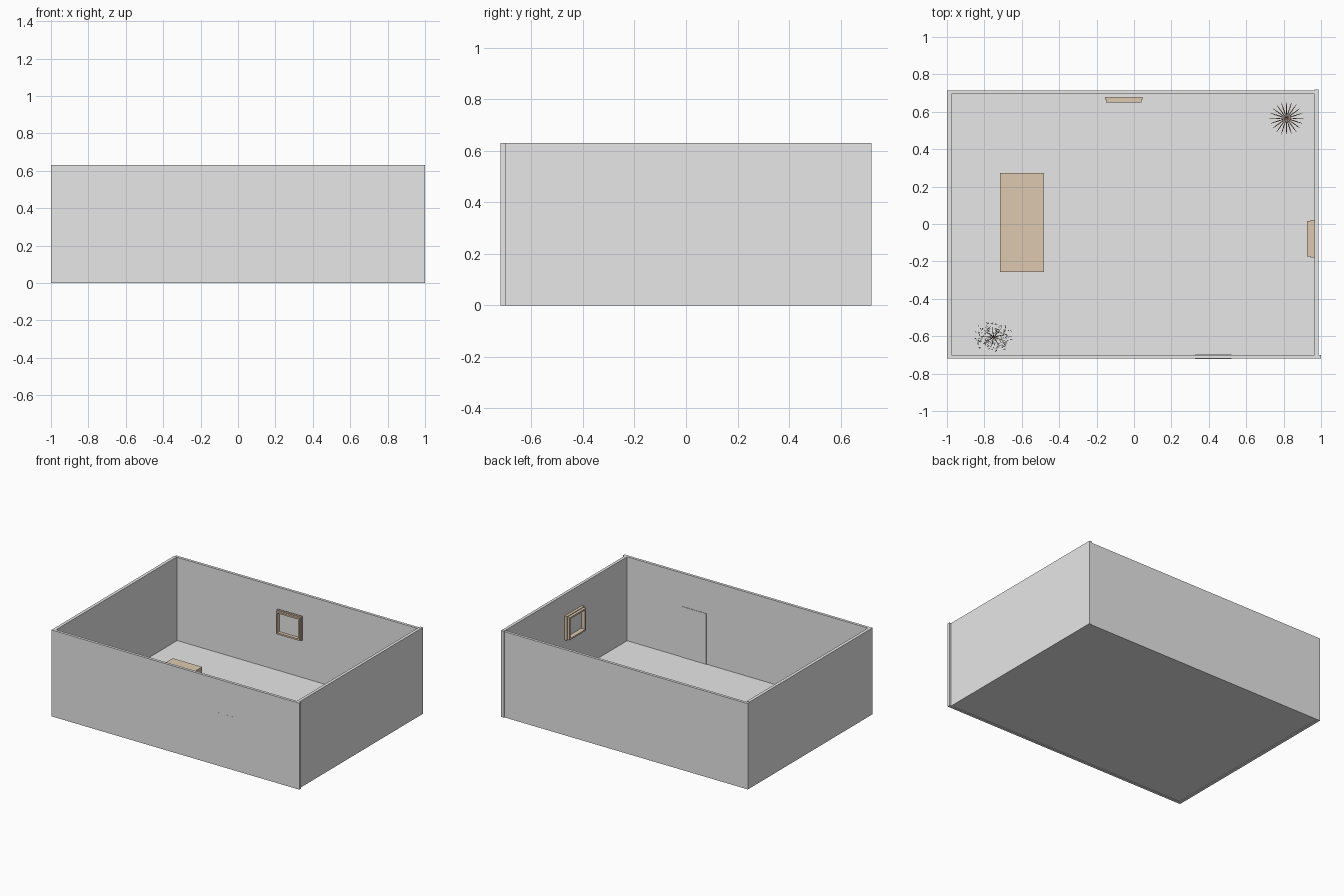
import bpy, bmesh, math, random
from mathutils import Vector, Matrix

if "Cube" in bpy.data.objects:
    bpy.data.objects.remove(bpy.data.objects["Cube"], do_unlink=True)
random.seed(4)


def material(name, rgb):
    m = bpy.data.materials.new(name)
    m.use_nodes = True
    m.diffuse_color = (*rgb, 1)
    m.node_tree.nodes["Principled BSDF"].inputs["Base Color"].default_value = (*rgb, 1)
    return m


GREY = material("plain grey", (0.8, 0.8, 0.8))
TAN = material("tan wood", (0.73, 0.59, 0.435))
BROWN = material("brown stem", (0.38, 0.23, 0.13))


def finish(name, bm, mat):
    mesh = bpy.data.meshes.new(name)
    bmesh.ops.recalc_face_normals(bm, faces=bm.faces)
    bm.to_mesh(mesh)
    bm.free()
    mesh.materials.append(mat)
    ob = bpy.data.objects.new(name, mesh)
    bpy.context.collection.objects.link(ob)
    return ob


def add_box(bm, lo, hi):
    lo, hi = Vector(lo), Vector(hi)
    m = Matrix.Translation((lo + hi) / 2) @ Matrix.Diagonal((*(hi - lo), 1))
    bmesh.ops.create_cube(bm, size=1, matrix=m)


def box(name, lo, hi, mat):
    bm = bmesh.new()
    add_box(bm, lo, hi)
    return finish(name, bm, mat)


def add_rod(bm, a, b, r1, r2, sides=5):
    a, b = Vector(a), Vector(b)
    d = b - a
    m = Matrix.Translation((a + b) / 2) @ d.to_track_quat("Z", "Y").to_matrix().to_4x4()
    bmesh.ops.create_cone(bm, cap_ends=True, segments=sides, radius1=r1, radius2=r2,
                          depth=d.length, matrix=m)


# Room shell
box("floor", (-0.98, -0.705, 0.004), (0.97, 0.70, 0.018), GREY)
box("front_wall", (-1, -0.72, 0), (1, -0.70, 0.63), GREY)
box("back_wall", (-1, 0.695, 0), (0.965, 0.715, 0.625), GREY)
box("right_wall", (-1, -0.70, 0), (-0.977, 0.695, 0.63), GREY)
box("left_wall", (0.965, -0.70, 0), (0.987, 0.72, 0.63), GREY)
box("door", (0.325, -0.7205, 0.018), (0.52, -0.697, 0.387), GREY)

# Bed
box("bed", (-0.717, -0.257, 0.018), (-0.48, 0.273, 0.12), TAN)


# Picture frames: stepped moulding, modelled facing -y, then turned to the wall
def picture(name, loc, angle, depth):
    bm = bmesh.new()
    for w, h, y0, y1 in ((0.10, 0.087, -depth / 2, 0), (0.095, 0.082, -depth, -depth / 2)):
        t = 0.016 - (0.10 - w)
        for s in (-1, 1):
            x0, x1 = sorted((s * w, s * (w - t)))
            add_box(bm, (x0, y0, -h), (x1, y1, h))
            z0, z1 = sorted((s * h, s * (h - t)))
            add_box(bm, (-w + t, y0, z0), (w - t, y1, z1))
    place = Matrix.Translation(loc) @ Matrix.Rotation(angle, 4, "Z")
    finish(name + "_frame", bm, TAN).matrix_world = place
    panel = box(name + "_panel", (-0.088, -0.006, -0.075), (0.088, -0.001, 0.075), GREY)
    panel.matrix_world = place


picture("back_picture", (-0.055, 0.68, 0.387), 0, 0.03)
picture("side_picture", (0.964, -0.078, 0.387), -math.pi / 2, 0.038)

# Spiky plant: pot, short stem and arching narrow blades
px, py = 0.815, 0.565
bm = bmesh.new()
add_rod(bm, (px, py, 0.018), (px, py, 0.085), 0.018, 0.026, 12)
finish("spiky_plant_pot", bm, GREY)
bm = bmesh.new()
add_rod(bm, (px, py, 0.08), (px, py, 0.20), 0.007, 0.005, 6)
for i in range(20):
    a = math.tau * i / 20
    out = Vector((math.cos(a), math.sin(a), 0))
    side = Vector((-out.y, out.x, 0))
    rows = []
    for r, z, w in ((0.004, 0.195, 0.001), (0.04, 0.235, 0.0025), (0.07, 0.225, 0.002),
                    (0.09, 0.195, 0.0005)):
        c = Vector((px, py, z)) + out * r
        rows.append((bm.verts.new(c - side * w), bm.verts.new(c + side * w)))
    for p, q in zip(rows, rows[1:]):
        bm.faces.new((p[0], p[1], q[1], q[0]))
finish("spiky_plant_leaves", bm, BROWN)

# Leafy plant: trunk with branches, and loose small leaves around the crown
tx, ty = -0.75, -0.605
bm = bmesh.new()
add_rod(bm, (tx, ty, 0.018), (tx, ty, 0.07), 0.016, 0.022, 12)
finish("leafy_plant_pot", bm, GREY)
bm = bmesh.new()
leaves = bmesh.new()
add_rod(bm, (tx, ty, 0.06), (tx, ty, 0.20), 0.006, 0.004)
for i in range(9):
    a = math.tau * i / 9 + 0.3
    tip = Vector((tx + 0.07 * math.cos(a), ty + 0.055 * math.sin(a), 0.23 + 0.03 * (i % 3)))
    add_rod(bm, (tx, ty, 0.13 + 0.02 * (i % 4)), tip, 0.0025, 0.001, 4)
    for k in range(16):
        c = tip + Vector((random.uniform(-0.03, 0.03), random.uniform(-0.026, 0.026),
                          random.uniform(-0.04, 0.04)))
        turn = Matrix.Rotation(random.uniform(0, math.tau), 3, "Z") @ \
            Matrix.Rotation(random.uniform(-0.9, 0.9), 3, "Y")
        leaf = [(-0.008, 0, 0), (0, -0.0025, 0.001), (0.008, 0, 0), (0, 0.0025, 0.001)]
        leaves.faces.new([leaves.verts.new(c + turn @ Vector(p)) for p in leaf])
finish("leafy_plant_branches", bm, BROWN)
finish("leafy_plant_leaves", leaves, GREY)
